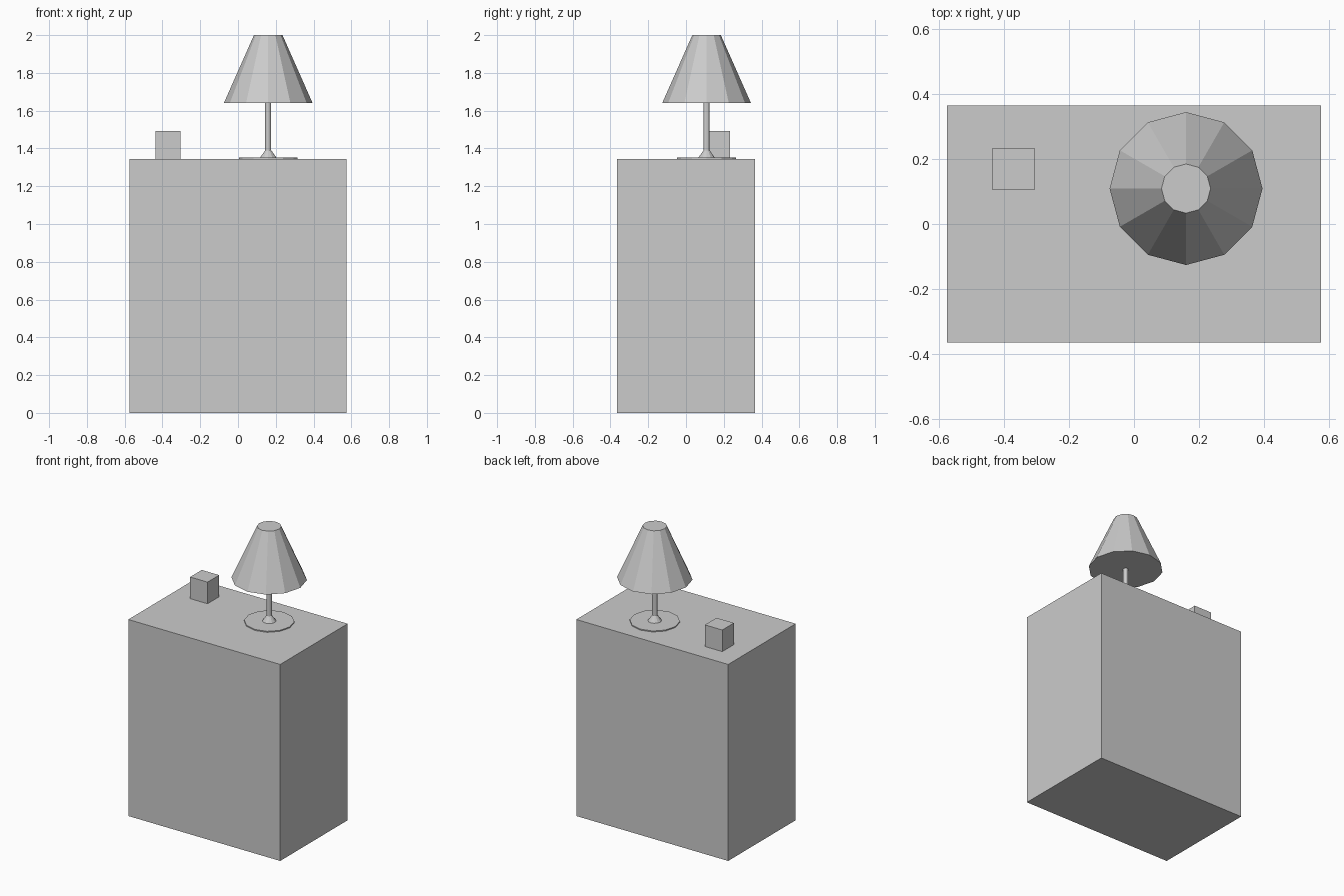
import bpy, bmesh
from math import cos, sin, tau

if "Cube" in bpy.data.objects:
    bpy.data.objects.remove(bpy.data.objects["Cube"])

TOP = 1.345           # cabinet top height
LAMP = (0.16, 0.109)  # lamp axis


def finish(name, bm):
    bmesh.ops.recalc_face_normals(bm, faces=bm.faces)
    mesh = bpy.data.meshes.new(name)
    bm.to_mesh(mesh)
    bm.free()
    obj = bpy.data.objects.new(name, mesh)
    bpy.context.collection.objects.link(obj)
    return obj


def box(name, lo, hi):
    bm = bmesh.new()
    bmesh.ops.create_cube(bm, size=1)
    for v in bm.verts:
        v.co = [(a + b) / 2 + c * (b - a) for a, b, c in zip(lo, hi, v.co)]
    return finish(name, bm)


def lathe(name, profile, sides=12):
    """Stack of capped rings (radius, z) around the lamp axis."""
    bm = bmesh.new()
    rings = [[bm.verts.new((LAMP[0] + r * cos(tau * i / sides),
                            LAMP[1] + r * sin(tau * i / sides), z))
              for i in range(sides)] for r, z in profile]
    for a, b in zip(rings, rings[1:]):
        for i in range(sides):
            j = (i + 1) % sides
            bm.faces.new((a[i], a[j], b[j], b[i]))
    bm.faces.new(rings[0])
    bm.faces.new(rings[-1])
    return finish(name, bm)


# Cabinet body and the small box on it
box("cabinet", (-0.575, -0.365, 0), (0.575, 0.365, TOP))
box("small_box", (-0.437, 0.106, TOP), (-0.305, 0.232, 1.493))

# Lamp: flat foot, flared collar running into the pole, tapered shade
lathe("lamp_stand", [(0.156, TOP), (0.156, TOP + 0.007), (0.043, TOP + 0.007),
                     (0.016, 1.39), (0.016, 1.64)])
lathe("lamp_shade", [(0.235, 1.64), (0.0755, 2.0)])
